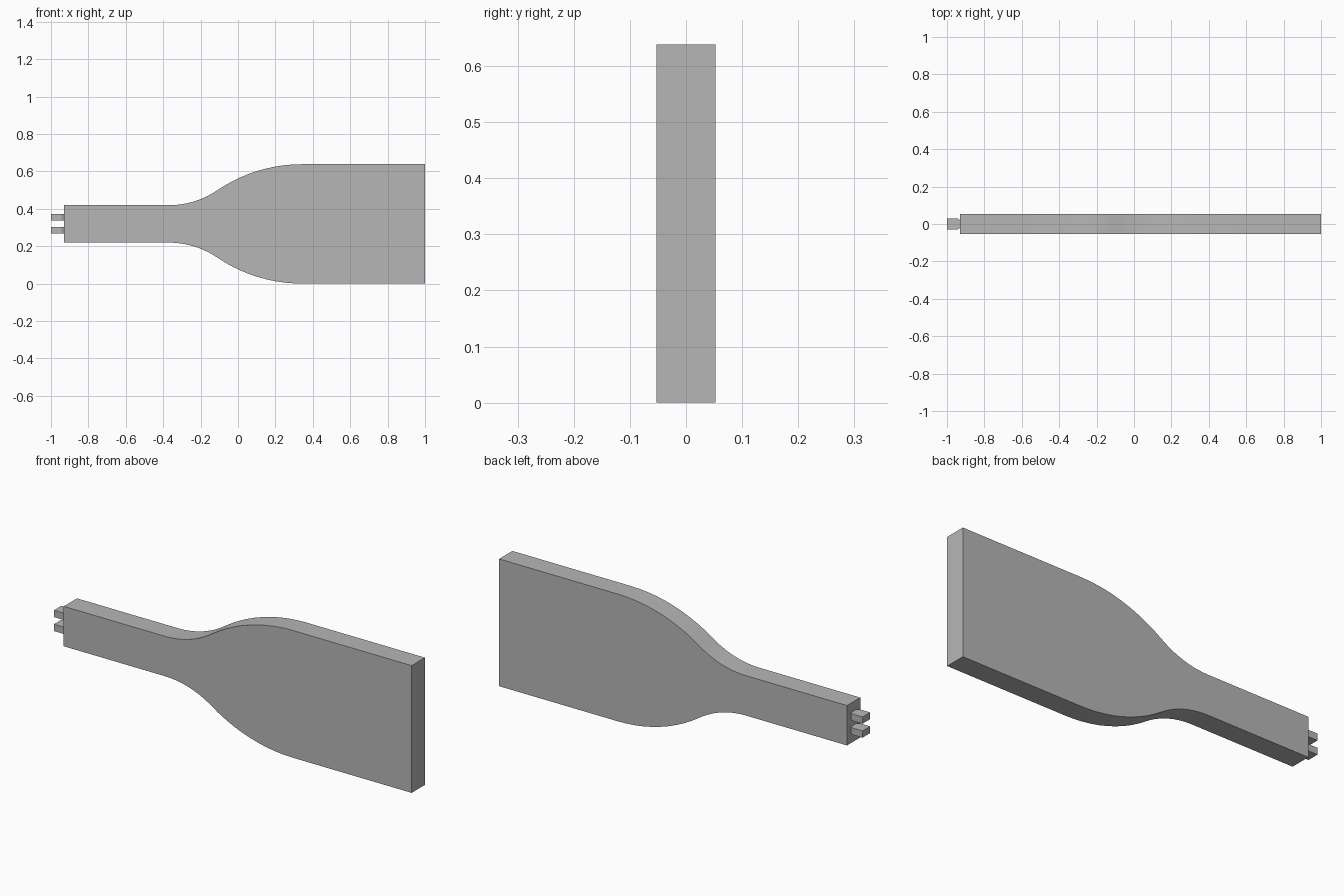
import bpy, bmesh, math

if "Cube" in bpy.data.objects:
    bpy.data.objects.remove(bpy.data.objects["Cube"])

MID_Z = 0.319          # height of the long axis
NECK, BLADE = 0.10, 0.319   # half heights
THICK = 0.0525         # half thickness

grey = bpy.data.materials.new("plain grey")
grey.use_nodes = True
colour = (0.47, 0.47, 0.47, 1)
grey.diffuse_color = colour
grey.node_tree.nodes["Principled BSDF"].inputs["Base Color"].default_value = colour


def extrude_outline(name, points, axis, start, depth):
    """Closed prism from a 2D outline, extruded along y or z."""
    bm = bmesh.new()
    if axis == "y":
        verts = [bm.verts.new((a, start, b)) for a, b in points]
        step = (0, depth, 0)
    else:
        verts = [bm.verts.new((a, b, start)) for a, b in points]
        step = (0, 0, depth)
    face = bm.faces.new(verts)
    out = bmesh.ops.extrude_face_region(bm, geom=[face], use_keep_orig=True)
    moved = [g for g in out["geom"] if isinstance(g, bmesh.types.BMVert)]
    bmesh.ops.translate(bm, verts=moved, vec=step)
    bmesh.ops.recalc_face_normals(bm, faces=bm.faces)
    mesh = bpy.data.meshes.new(name)
    bm.to_mesh(mesh)
    bm.free()
    mesh.materials.append(grey)
    obj = bpy.data.objects.new(name, mesh)
    bpy.context.collection.objects.link(obj)
    return obj


# Body: neck, two tangent arcs forming the shoulder, then the wide blade
ANGLE, STEPS = math.radians(34.2), 10
R_IN, R_OUT = 0.46, 0.806
upper = [(-0.93, NECK)]
for i in range(STEPS + 1):
    t = ANGLE * i / STEPS
    upper.append((-0.37 + R_IN * math.sin(t), NECK + R_IN * (1 - math.cos(t))))
end_x = upper[-1][0] + R_OUT * math.sin(ANGLE)
for i in range(STEPS - 1, -1, -1):
    t = ANGLE * i / STEPS
    upper.append((end_x - R_OUT * math.sin(t), BLADE - R_OUT * (1 - math.cos(t))))
upper.append((1.0, BLADE))
outline = [(x, MID_Z + h) for x, h in upper]
outline += [(x, MID_Z - h) for x, h in reversed(upper)]
body = extrude_outline("body", outline, "y", -THICK, 2 * THICK)

# Two flat prongs with a narrowed root at the neck end
half = [(-1.0, 0.03), (-0.945, 0.03), (-0.93, 0.021), (-0.92, 0.021)]
prong_outline = half + [(x, -y) for x, y in reversed(half)]
parts = [body]
for name, z in (("lower_prong", 0.268), ("upper_prong", 0.338)):
    parts.append(extrude_outline(name, prong_outline, "z", z, 0.034))

# Smooth shoulder with crisp rims
bpy.ops.object.select_all(action="DESELECT")
for obj in parts:
    obj.select_set(True)
bpy.context.view_layer.objects.active = body
bpy.ops.object.shade_smooth_by_angle(angle=math.radians(25))
